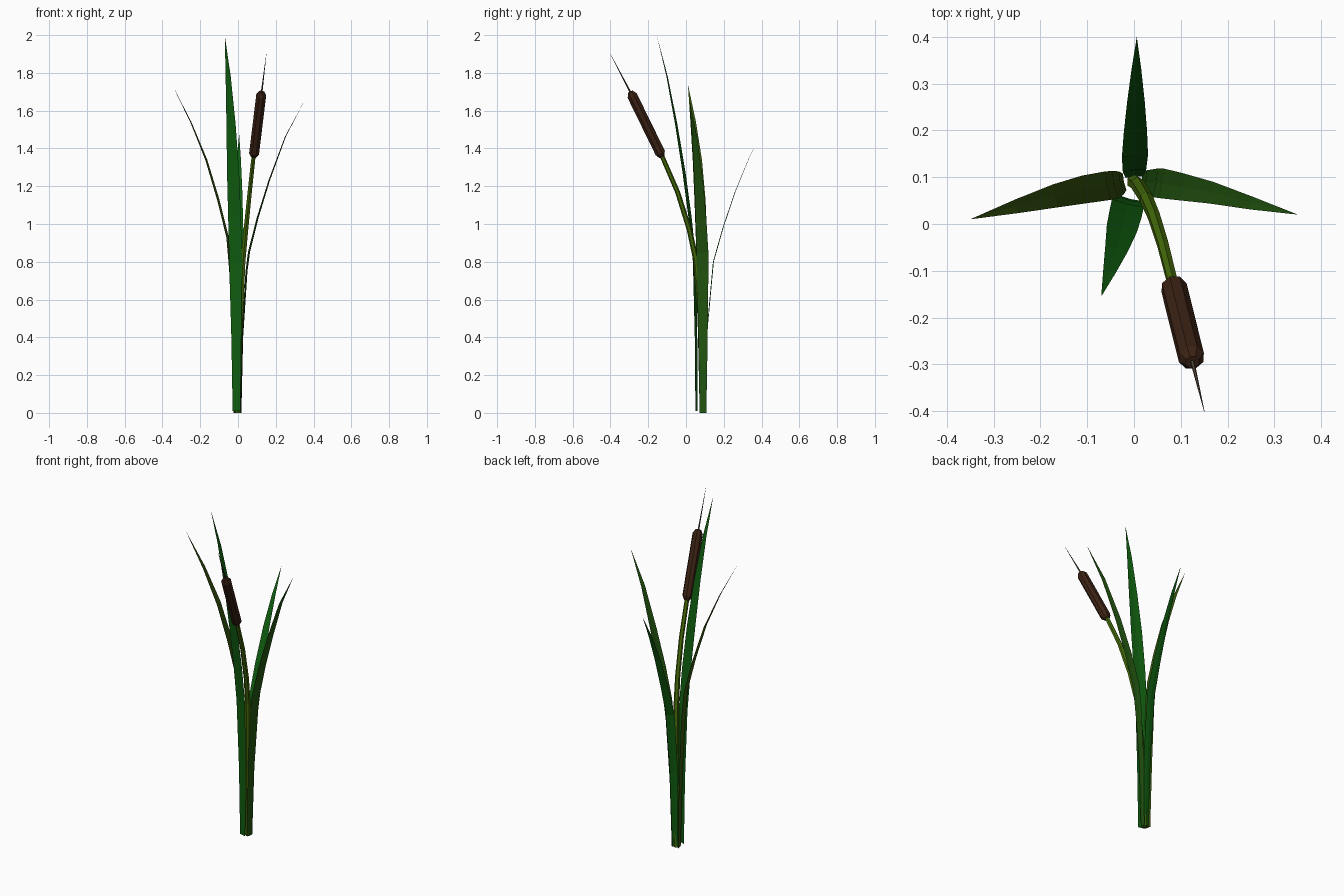
import bpy, bmesh, math
from mathutils import Vector

if "Cube" in bpy.data.objects:
    bpy.data.objects.remove(bpy.data.objects["Cube"])


def material(name, rgb):
    m = bpy.data.materials.new(name)
    m.diffuse_color = (*rgb, 1)
    m.use_nodes = True
    m.node_tree.nodes["Principled BSDF"].inputs["Base Color"].default_value = m.diffuse_color
    return m


def finish(bm, name, mat):
    bmesh.ops.recalc_face_normals(bm, faces=bm.faces)
    me = bpy.data.meshes.new(name)
    bm.to_mesh(me)
    bm.free()
    me.materials.append(mat)
    ob = bpy.data.objects.new(name, me)
    bpy.context.collection.objects.link(ob)
    return ob


def leaf(name, mat, path, side, widths, fold):
    """Shallow folded blade along a path, narrowing to a point."""
    bm = bmesh.new()
    side = Vector(side).normalized()
    rows = []
    for p, w in zip(path, widths):
        p = Vector(p)
        rows.append([bm.verts.new(p + side * w / 2), bm.verts.new(p + Vector(fold) * w),
                     bm.verts.new(p - side * w / 2)])
    tip = bm.verts.new(path[-1])
    for a, b in zip(rows, rows[1:]):
        for i in range(2):
            bm.faces.new((a[i], a[i + 1], b[i + 1], b[i]))
    for i in range(2):
        bm.faces.new((rows[-1][i], rows[-1][i + 1], tip))
    return finish(bm, name, mat)


def tube(name, mat, path, radii, sides=8):
    """Low-poly round tube with capped ends."""
    bm = bmesh.new()
    pts = [Vector(p) for p in path]
    rings = []
    for i, (p, r) in enumerate(zip(pts, radii)):
        t = (pts[min(i + 1, len(pts) - 1)] - pts[max(i - 1, 0)]).normalized()
        u = t.cross(Vector((0, 1, 0))).normalized()
        v = t.cross(u)
        rings.append([bm.verts.new(p + r * (u * math.cos(a) + v * math.sin(a)))
                      for a in (2 * math.pi * (k + .5) / sides for k in range(sides))])
    for a, b in zip(rings, rings[1:]):
        for k in range(sides):
            n = (k + 1) % sides
            bm.faces.new((a[k], a[n], b[n], b[k]))
    bm.faces.new(rings[0])
    bm.faces.new(rings[-1])
    return finish(bm, name, mat)


green = material("leaf_green", (0.005, 0.11, 0.005))
mid_green = material("leaf_mid_green", (0.016, 0.09, 0.005))
olive = material("leaf_olive", (0.035, 0.09, 0.004))
stem_green = material("stem_green", (0.06, 0.15, 0.003))
brown = material("brown", (0.045, 0.016, 0.007))
tan = material("dry_tip", (0.09, 0.06, 0.04))

# Four blades
leaf("front_leaf", green,
     [(-.008, .055, .01), (-.009, .053, .4), (-.013, .045, .8), (-.018, .022, 1.03), (-.026, -.01, 1.27),
      (-.037, -.052, 1.53), (-.052, -.1, 1.78), (-.07, -.155, 2)],
     (1, -.25, 0), [.042, .054, .07, .07, .066, .05, .028], (0, -.04, 0))
leaf("left_leaf", olive,
     [(-.02, .09, 0), (-.027, .088, .4), (-.04, .084, .75), (-.055, .082, .93), (-.105, .074, 1.13),
      (-.168, .06, 1.34), (-.25, .038, 1.54), (-.35, .01, 1.74)],
     (-.22, 1, 0), [.036, .05, .06, .062, .06, .05, .03], (-.04, 0, 0))
leaf("right_leaf", mid_green,
     [(.015, .09, 0), (.023, .09, .4), (.045, .088, .75), (.058, .087, .85), (.103, .079, 1.03),
      (.165, .067, 1.23), (.25, .045, 1.46), (.35, .02, 1.65)],
     (-.17, -1, 0), [.036, .05, .062, .064, .058, .047, .028], (.04, 0, 0))
leaf("back_leaf", green,
     [(0, .1, 0), (.001, .113, .45), (.002, .145, .8), (.003, .196, .98), (.004, .26, 1.17),
      (.005, .33, 1.34), (.006, .4, 1.48)],
     (1, .08, 0), [.036, .05, .056, .05, .038, .021], (0, .04, 0))

# Stem, seed head and dry spike
tube("stem", stem_green,
     [(0, .09, 0), (.008, .085, .4), (.026, .055, .8), (.042, .018, .97), (.062, -.045, 1.17),
      (.086, -.14, 1.39)], [.016, .016, .015, .014, .013, .012], 6)
a, b = Vector((.083, -.126, 1.355)), Vector((.125, -.295, 1.7))
tube("seed_head", brown, [a.lerp(b, f) for f in (0, .06, .94, 1)], [.015, .0285, .0285, .015], 8)
tube("dry_spike", tan, [a.lerp(b, .97), (.15, -.4, 1.9)], [.005, .0005], 5)
